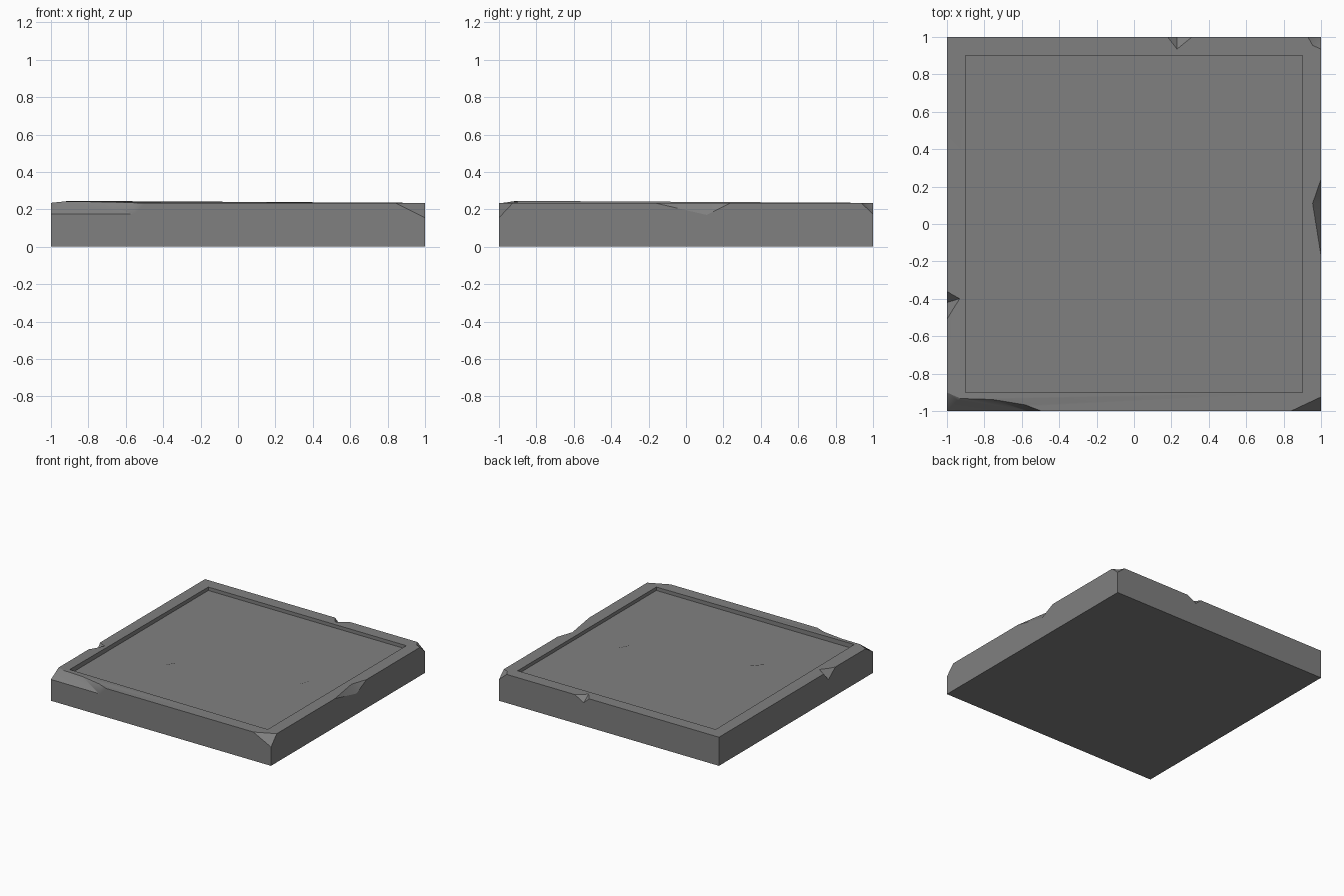
import bpy, bmesh
from mathutils import Vector
import math

if "Cube" in bpy.data.objects:
    bpy.data.objects.remove(bpy.data.objects["Cube"])

TOP, FLOOR = 0.235, 0.207

stone = bpy.data.materials.new("grey stone")
stone.diffuse_color = (0.216, 0.216, 0.216, 1)
stone.use_nodes = True
stone.node_tree.nodes["Principled BSDF"].inputs["Base Color"].default_value = stone.diffuse_color


def make_object(name, bm):
    bmesh.ops.recalc_face_normals(bm, faces=bm.faces)
    me = bpy.data.meshes.new(name)
    bm.to_mesh(me)
    bm.free()
    me.materials.append(stone)
    ob = bpy.data.objects.new(name, me)
    bpy.context.collection.objects.link(ob)
    return ob


# Slab: stacked square rings, outside bottom to recessed floor
bm = bmesh.new()
rings = [[bm.verts.new((sx * r, sy * r, z))
          for sx, sy in ((-1, -1), (1, -1), (1, 1), (-1, 1))]
         for r, z in ((1, 0), (1, TOP), (0.9, TOP), (0.9, FLOOR))]
rings[2][0].co.z = 0.245          # slightly raised front left rim
for a, b in zip(rings, rings[1:]):
    for i in range(4):
        j = (i + 1) % 4
        bm.faces.new((a[i], a[j], b[j], b[i]))
bm.faces.new(rings[0][::-1])
bm.faces.new(rings[3])
bmesh.ops.triangulate(bm, faces=[f for f in bm.faces if len({v.co.z for v in f.verts}) > 2
                                 or any(v.co.z > 0.24 for v in f.verts)])
slab = make_object("stone_slab", bm)
bpy.context.view_layer.objects.active = slab
slab.select_set(True)


def carve(core, others, k=1.4):
    """Cut away the hull of the points, enlarged about the middle of the core points."""
    core = [Vector(p) for p in core]
    mid = sum(core, Vector()) / len(core)
    b = bmesh.new()
    for p in core + [Vector(p) for p in others]:
        b.verts.new(mid + (p - mid) * k)
    res = bmesh.ops.convex_hull(b, input=b.verts)
    loose = [v for v in b.verts if not v.link_faces]
    bmesh.ops.delete(b, geom=loose, context='VERTS')
    cutter = make_object("cutter", b)
    cutter.hide_render = True
    m = slab.modifiers.new("cut", 'BOOLEAN')
    m.operation, m.solver, m.object = 'DIFFERENCE', 'EXACT', cutter
    bpy.ops.object.modifier_apply(modifier=m.name)
    bpy.data.objects.remove(cutter)


# Edge chips: right, left, back
carve([(0.955, 0.11, TOP), (1, 0.11, 0.17)], [(1, -0.17, TOP), (1, 0.24, TOP)])
carve([(-0.935, -0.40, TOP), (-1, -0.42, 0.165)], [(-1, -0.51, TOP), (-1, -0.36, TOP)])
carve([(0.23, 0.935, TOP), (0.23, 1, 0.19)], [(0.18, 1, TOP), (0.31, 1, TOP)])
# Corner chips: front right, back right
carve([(0.84, -1, TOP), (0.955, -0.95, TOP), (1, -0.925, TOP), (1, -1, 0.155)], [(1, -1, TOP)])
carve([(0.955, 0.955, TOP), (1, 1, 0.175)], [(0.93, 1, TOP), (1, 0.935, TOP), (1, 1, TOP)])
# Long chip on the front left corner
carve([(-1, -0.935, 0.238), (-0.77, -0.94, 0.238), (-1, -1, 0.175), (-0.58, -1, 0.175)],
      [(-0.61, -0.965, 0.237), (-0.52, -1, TOP), (-1, -1, TOP)], 1.12)
carve([(-1, -0.9, TOP), (-0.93, -0.935, 0.24), (-1, -1, 0.175)], [(-1, -1, TOP)])

# Shallow pits in the recessed floor
for rim, depth in (
        (((0.46, 0.68), (0.65, 0.67), (0.61, 0.43), (0.32, 0.36)), 0.03),
        (((0.55, 0.09), (0.64, 0.05), (0.60, -0.07), (0.50, -0.01)), 0.02),
        (((-0.43, -0.21), (-0.36, -0.27), (-0.41, -0.36), (-0.52, -0.31)), 0.02)):
    cx, cy = (sum(p[i] for p in rim) / 4 for i in (0, 1))
    carve([(cx, cy, FLOOR - depth)], [(x, y, FLOOR) for x, y in rim], 1.4)

# Soft pits, flat floor and sharp stone edges
bpy.ops.object.shade_smooth_by_angle(angle=math.radians(30))
w = slab.modifiers.new("weighted", 'WEIGHTED_NORMAL')
w.keep_sharp = True
w.weight = 100
